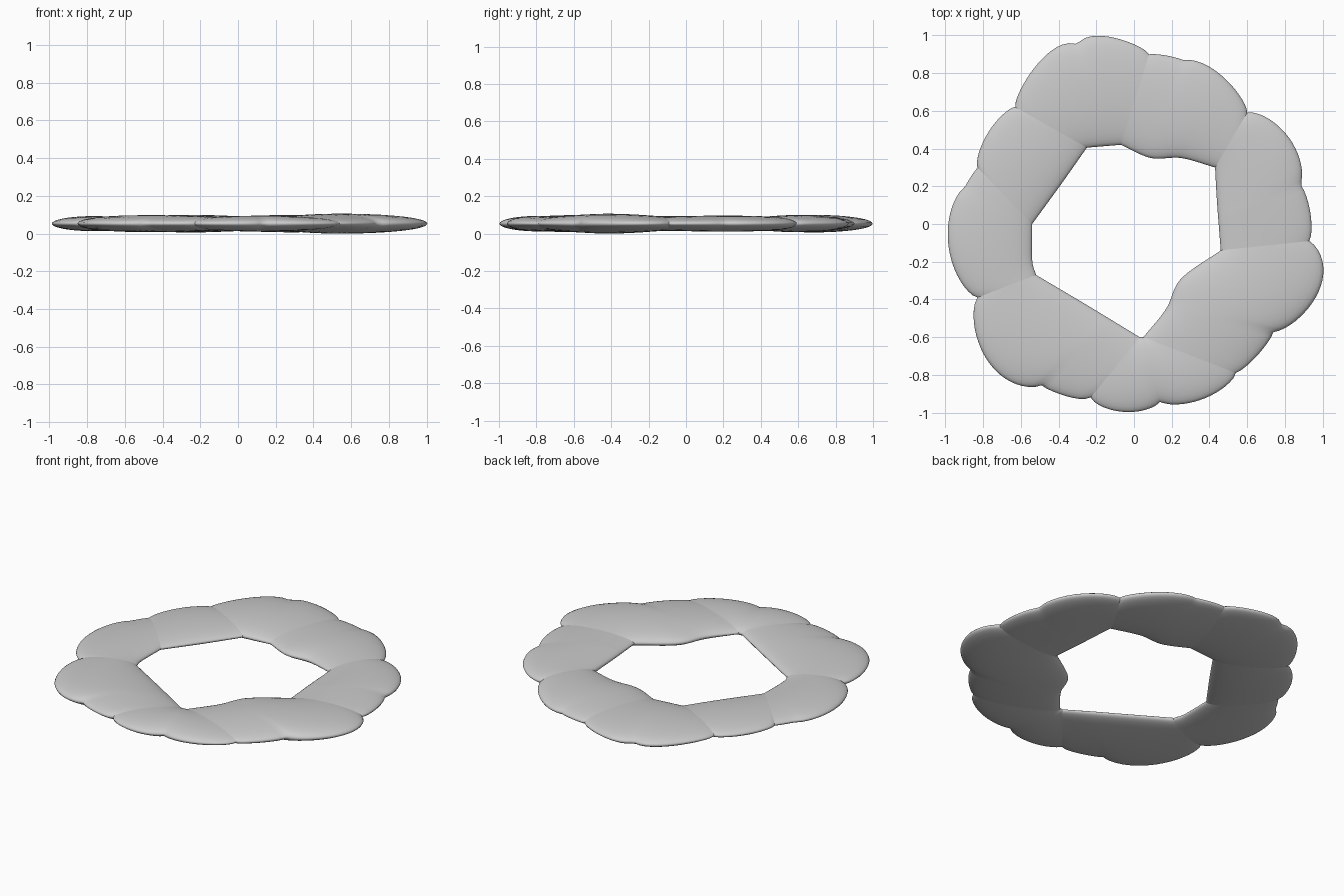
import bpy, bmesh, math
from mathutils import Vector

if "Cube" in bpy.data.objects:
    bpy.data.objects.remove(bpy.data.objects["Cube"])

STEPS = 28      # sections per lobe
SIDES = 36      # points around each section
MID_Z = 0.053   # centre plane of the flat ring

# Each lobe: half thickness, outer bulges (start notch x, y, bulge, skew), inner rim points.
# Every lobe ends where the next one starts.
LOBES = [
    (.046, [(.6, .59, .065, .05), (.27, .865, .01)], [(.43, .3), (.25, .35), (.09, .35)]),
    (.047, [(.08, .9, .065, .12), (-.3, .95, .08, -.12)], [(-.07, .42)]),
    (.040, [(-.63, .62, .05)], [(-.25, .405), (-.38, .22)]),
    (.040, [(-.83, .3, .003), (-.9, .19, .12)], [(-.54, 0), (-.54, -.19)]),
    (.045, [(-.83, -.39, .155, .05), (-.49, -.855, .025, .1)], [(-.52, -.27), (-.25, -.43)]),
    (.042, [(-.23, -.92, .067), (.14, -.94, .068)], [(.03, -.6)]),
    (.053, [(.54, -.79, .022), (.74, -.57, .145, .08)], [(.05, -.6), (.17, -.45), (.25, -.29)]),
    (.043, [(.93, -.09, .03), (.88, .21, .1)], [(.46, -.14), (.44, .12)]),
]


def bulged(start, end, bulge, skew=0, n=48):
    """Rounded bulge to the outside of the chord from start to end."""
    a, chord = Vector(start), Vector(end) - Vector(start)
    out = Vector((chord.y, -chord.x)).normalized()
    line = []
    for k in range(n + 1):
        t = (1 - math.cos(math.pi * k / n)) / 2
        w = max(4 * t * (1 - t), 0)
        line.append(a + chord * (t + skew * w) + out * bulge * w ** 0.7)
    return line


def smooth(points, n=16):
    """Catmull-Rom curve through the points."""
    p = [Vector(q) for q in points]
    p = [2 * p[0] - p[1]] + p + [2 * p[-1] - p[-2]]
    out = []
    for a, b, c, d in zip(p, p[1:], p[2:], p[3:]):
        for k in range(n):
            t = k / n
            out.append(0.5 * (2 * b + (c - a) * t + (2 * a - 5 * b + 4 * c - d) * t * t
                              + (3 * b - a - 3 * c + d) * t ** 3))
    return out + [p[-2]]


def resample(line, n):
    """n + 1 evenly spaced points along a polyline."""
    acc = [0.0]
    for a, b in zip(line, line[1:]):
        acc.append(acc[-1] + (b - a).length)
    out, j = [], 0
    for k in range(n + 1):
        s = acc[-1] * k / n
        while j < len(line) - 2 and acc[j + 1] < s:
            j += 1
        f = (s - acc[j]) / max(acc[j + 1] - acc[j], 1e-9)
        out.append(line[j].lerp(line[j + 1], min(f, 1)))
    return out


# Lobed ring: lens-shaped sections swept from seam to seam
bm = bmesh.new()
rings = []
count = len(LOBES)
seam = [0.85 * min(LOBES[i][0], LOBES[i - 1][0]) for i in range(count)]
for i, (half, bulges, inner) in enumerate(LOBES):
    following = LOBES[(i + 1) % count]
    ends = bulges[1:] + following[1][:1]
    outer_line = resample([q for b, e in zip(bulges, ends)
                           for q in bulged(b[:2], e[:2], *b[2:])], STEPS)
    inner_line = resample(smooth(inner + following[2][:1]), STEPS)
    for k in range(STEPS):
        t = k / STEPS
        base = seam[i] * (1 - t) + seam[(i + 1) % count] * t
        h = base + (half - base) * math.sin(math.pi * t)
        mid = (outer_line[k] + inner_line[k]) / 2
        arm = (outer_line[k] - inner_line[k]) / 2
        ring = []
        for s in range(SIDES):
            a = 2 * math.pi * s / SIDES
            q = mid + arm * math.cos(a)
            ring.append(bm.verts.new((q.x, q.y, MID_Z + h * math.sin(a))))
        rings.append(ring)

for r, ring in enumerate(rings):
    nxt = rings[(r + 1) % len(rings)]
    for s in range(SIDES):
        e = (s + 1) % SIDES
        bm.faces.new((ring[s], nxt[s], nxt[e], ring[e])).smooth = True

# Crisp seams between neighbouring lobes
for ring in rings[::STEPS]:
    for s in range(SIDES):
        bm.edges.get((ring[s], ring[(s + 1) % SIDES])).smooth = False

bmesh.ops.recalc_face_normals(bm, faces=bm.faces)
mesh = bpy.data.meshes.new("lobed_ring")
bm.to_mesh(mesh)
bm.free()
bpy.context.collection.objects.link(bpy.data.objects.new("lobed_ring", mesh))
